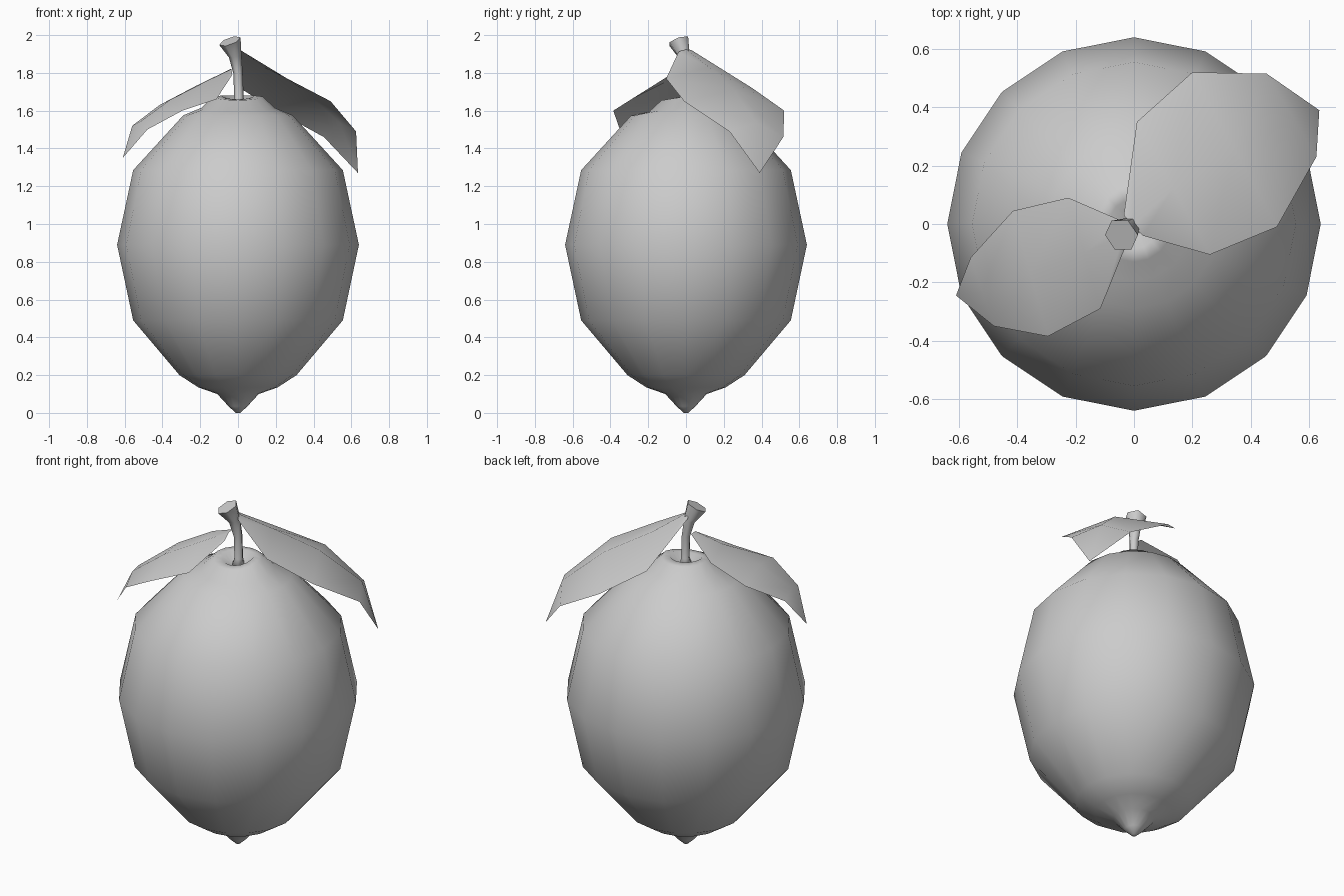
import bpy
from math import cos, sin, pi
from mathutils import Vector

cube = bpy.data.objects.get("Cube")
if cube:
    bpy.data.objects.remove(cube)

grey = bpy.data.materials.new("plain_grey")
grey.use_nodes = True
grey.diffuse_color = (0.6, 0.6, 0.6, 1)
grey.node_tree.nodes["Principled BSDF"].inputs["Base Color"].default_value = (0.6, 0.6, 0.6, 1)


def make(name, verts, faces):
    mesh = bpy.data.meshes.new(name)
    mesh.from_pydata(verts, [], faces)
    mesh.materials.append(grey)
    mesh.shade_smooth()
    obj = bpy.data.objects.new(name, mesh)
    bpy.context.collection.objects.link(obj)
    return obj


def loft(name, rings):
    """Skin a list of equal-sized rings and close both ends."""
    n = len(rings[0])
    verts = [v for ring in rings for v in ring]
    faces = [(k * n + i, k * n + (i + 1) % n, (k + 1) * n + (i + 1) % n, (k + 1) * n + i)
             for k in range(len(rings) - 1) for i in range(n)]
    faces.append(tuple(reversed(range(n))))
    faces.append(tuple(range(len(verts) - n, len(verts))))
    return make(name, verts, faces)


# Fruit body: sixteen-sided profile with a pointed nub and a dimpled crown
profile = [(0.012, 0.0), (0.05, 0.035), (0.11, 0.1), (0.21, 0.135), (0.31, 0.2),
           (0.555, 0.49), (0.64, 0.89), (0.555, 1.285), (0.29, 1.575),
           (0.195, 1.615), (0.13, 1.675), (0.085, 1.68), (0.035, 1.63)]
SIDES = 16
rings = []
for r, z in profile:
    ring = []
    for i in range(SIDES):
        a = 2 * pi * i / SIDES
        # the crown is a little lower towards the front
        sag = 0.02 * sin(a) if z > 1.6 and r > 0.05 else 0
        ring.append(Vector((r * cos(a), r * sin(a), z + min(sag, 0))))
    rings.append(ring)
loft("fruit_body", rings)

# Stem: thin bent stalk that flares into a tilted cut end
path = [((0, 0, 1.61), 0.04), ((0.005, 0, 1.67), 0.025), ((0, 0, 1.8), 0.025),
        ((-0.015, -0.01, 1.89), 0.034), ((-0.043, -0.038, 1.968), 0.06)]
centres = [Vector(p) for p, r in path]
rings = []
for k, (p, r) in enumerate(path):
    along = centres[min(k + 1, len(path) - 1)] - centres[max(k - 1, 0)]
    side = Vector((0, 1, 0)).cross(along).normalized()
    up = along.normalized().cross(side)
    rings.append([centres[k] + r * (side * cos(i * pi / 3) + up * sin(i * pi / 3))
                  for i in range(6)])
stem = loft("stem", rings)
stem.data.polygons[-1].use_smooth = False


# Leaves: paired edge points with a raised midrib, closing to a tip
def leaf(name, pairs, lifts, tip):
    verts, faces = [], []
    for (a, b), lift in zip(pairs, lifts):
        a, b = Vector(a), Vector(b)
        verts += [a, (a + b) / 2 + Vector((0, 0, lift)), b]
    verts.append(Vector(tip))
    for k in range(len(pairs) - 1):
        for j in (3 * k, 3 * k + 1):
            faces.append((j, j + 3, j + 4, j + 1))
    last = 3 * len(pairs) - 3
    faces += [(last + j, last + 3, last + j + 1) for j in (0, 1)]
    # turn the sheet so that its normals face upwards
    n = (verts[4] - verts[0]).cross(verts[1] - verts[3])
    if n.z < 0:
        faces = [tuple(reversed(f)) for f in faces]
    return make(name, verts, faces)


leaf("left_leaf",
     [((-0.035, 0.03, 1.92), (0.03, -0.04, 1.91)),
      ((0.01, 0.35, 1.72), (0.26, -0.105, 1.77)),
      ((0.2, 0.52, 1.6), (0.49, -0.01, 1.65)),
      ((0.455, 0.515, 1.46), (0.625, 0.23, 1.49))],
     (0.015, 0.085, 0.085, 0.06), (0.635, 0.39, 1.27))
leaf("right_leaf",
     [((-0.04, 0.01, 1.82), (-0.03, -0.08, 1.79)),
      ((-0.225, 0.09, 1.73), (-0.115, -0.29, 1.66)),
      ((-0.415, 0.045, 1.63), (-0.295, -0.385, 1.6)),
      ((-0.56, -0.115, 1.52), (-0.48, -0.35, 1.5))],
     (0.015, 0.06, 0.045, 0.03), (-0.61, -0.245, 1.35))
